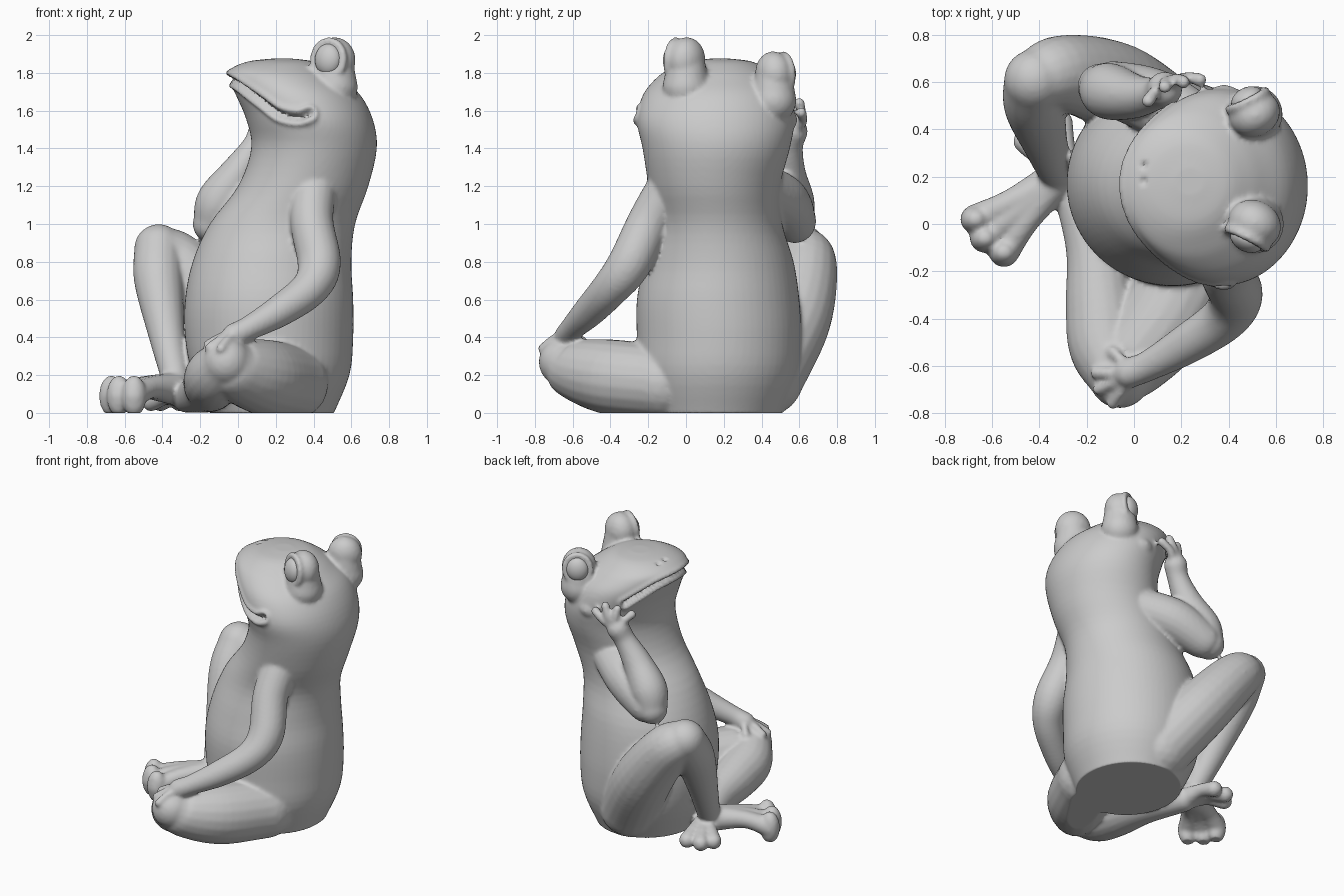
import bpy, bmesh, math
from mathutils import Vector, Matrix
from mathutils.bvhtree import BVHTree
from mathutils.kdtree import KDTree

cube = bpy.data.objects.get("Cube")
if cube:
    bpy.data.objects.remove(cube, do_unlink=True)

stone = bpy.data.materials.new("stone_grey")
stone.use_nodes = True
GREY = (0.6, 0.6, 0.6, 1)
stone.diffuse_color = GREY
stone.node_tree.nodes["Principled BSDF"].inputs["Base Color"].default_value = GREY


def spline(points, steps):
    """Catmull-Rom samples through tuples of any length."""
    p = [Vector(q) for q in points]
    p = [p[0] * 2 - p[1]] + p + [p[-1] * 2 - p[-2]]
    out = []
    for a, b, c, d in zip(p, p[1:], p[2:], p[3:]):
        for i in range(steps):
            t = i / steps
            out.append((b * 2 + (c - a) * t + (a * 2 - b * 5 + c * 4 - d) * t ** 2
                        + (b * 3 - a - c * 3 + d) * t ** 3) / 2)
    return out + [p[-2]]


def ball(bm, centre, radii, turn=None):
    m = Matrix.Translation(centre) @ (turn or Matrix()) @ Matrix.Diagonal((*radii, 1))
    bmesh.ops.create_icosphere(bm, subdivisions=3, radius=1, matrix=m)


def loft(bm, rings):
    """Closed skin over rings of points."""
    rings = [[bm.verts.new(p) for p in ring] for ring in rings]
    for lo, hi in zip(rings, rings[1:]):
        for i in range(len(lo)):
            j = (i + 1) % len(lo)
            bm.faces.new((lo[i], lo[j], hi[j], hi[i]))
    bm.faces.new(rings[0][::-1])
    bm.faces.new(rings[-1])


def circle(sides):
    return [(math.cos(math.tau * i / sides), math.sin(math.tau * i / sides))
            for i in range(sides)]


def limb(bm, points, steps=6):
    """Round-ended tube through x, y, z, radius."""
    path = spline(points, steps)
    spots = [p.to_3d() for p in path]
    ends = [spots[0]] + spots + [spots[-1]]
    normal = (spots[1] - spots[0]).orthogonal()
    rings = []
    for i, spot in enumerate(spots):
        along = (ends[i + 2] - ends[i]).normalized()
        normal = (normal - along * normal.dot(along)).normalized()
        side = along.cross(normal)
        rings.append([spot + (normal * c + side * s) * path[i].w for c, s in circle(20)])
    loft(bm, rings)
    for i in (0, -1):
        ball(bm, spots[i], (path[i].w,) * 3)


def digits(bm, root, tips, r_root, r_tip, lift):
    """Fan of fingers or toes from one root, arched in the middle."""
    root = Vector(root)
    for tip in map(Vector, tips):
        mid = root.lerp(tip, 0.55) + Vector(lift)
        limb(bm, [(*root, r_root), (*mid, r_tip * 0.9), (*tip, r_tip)])


def finish(name, bm):
    mesh = bpy.data.meshes.new(name)
    bm.to_mesh(mesh)
    bm.free()
    mesh.materials.append(stone)
    ob = bpy.data.objects.new(name, mesh)
    bpy.context.collection.objects.link(ob)
    mesh.shade_smooth()
    mesh.set_sharp_from_angle(angle=math.radians(60))
    return ob


bm = bmesh.new()

# Torso and head: ellipses given as z, x min, x max, y min, y max
rows = [(-0.02, -0.14, 0.50, -0.18, 0.50), (0.2, -0.24, 0.59, -0.25, 0.59),
        (0.4, -0.28, 0.61, -0.26, 0.61), (0.6, -0.28, 0.61, -0.26, 0.60),
        (0.8, -0.24, 0.60, -0.22, 0.57), (1.0, -0.15, 0.62, -0.18, 0.51),
        (1.2, 0.00, 0.69, -0.20, 0.50), (1.4, 0.07, 0.735, -0.23, 0.55),
        (1.55, 0.045, 0.715, -0.26, 0.575), (1.68, -0.01, 0.65, -0.23, 0.555),
        (1.77, -0.05, 0.55, -0.16, 0.49), (1.82, -0.04, 0.48, -0.09, 0.43),
        (1.86, 0.05, 0.40, 0.0, 0.35), (1.875, 0.17, 0.30, 0.12, 0.24)]
loft(bm, [[((x0 + x1 + (x1 - x0) * c) / 2, (y0 + y1 + (y1 - y0) * s) / 2, z)
           for c, s in circle(64)] for z, x0, x1, y0, y1 in spline(rows, 4)])
for y in (-0.18, 0.50):
    ball(bm, (0.38, y, 1.55), (0.09, 0.09, 0.07))

# Arm resting on the knee
limb(bm, [(0.41, -0.06, 1.24, 0.12), (0.39, -0.19, 1.02, 0.115), (0.43, -0.30, 0.79, 0.115),
          (0.38, -0.40, 0.66, 0.1), (0.22, -0.51, 0.54, 0.085), (0.06, -0.60, 0.45, 0.065),
          (-0.02, -0.63, 0.41, 0.065)])
digits(bm, (0.0, -0.63, 0.40), [(-0.09, -0.54, 0.37), (-0.16, -0.63, 0.36),
       (-0.15, -0.70, 0.345), (-0.09, -0.76, 0.34)], 0.045, 0.026, (0, 0, 0.025))

# Arm propping the chin
limb(bm, [(0.32, 0.38, 1.20, 0.13), (0.1, 0.51, 1.12, 0.14), (-0.08, 0.57, 1.02, 0.12),
          (-0.14, 0.58, 1.0, 0.1)])
limb(bm, [(-0.14, 0.58, 1.0, 0.1), (-0.1, 0.56, 1.12, 0.12), (0.0, 0.54, 1.27, 0.095),
          (0.09, 0.55, 1.41, 0.07), (0.13, 0.57, 1.49, 0.075)])
digits(bm, (0.14, 0.57, 1.49), [(0.06, 0.52, 1.59), (0.13, 0.58, 1.63),
       (0.21, 0.60, 1.64), (0.28, 0.61, 1.59)], 0.045, 0.029, (0, 0.025, 0))

# Folded leg with its foot tucked under the other shin
limb(bm, [(0.28, -0.12, 0.16, 0.2), (0.13, -0.40, 0.19, 0.2), (-0.01, -0.58, 0.23, 0.165),
          (-0.06, -0.65, 0.27, 0.13)])
limb(bm, [(-0.06, -0.65, 0.27, 0.13), (-0.12, -0.52, 0.2, 0.155), (-0.14, -0.35, 0.16, 0.15),
          (-0.17, -0.1, 0.12, 0.12), (-0.27, 0.17, 0.08, 0.08)])
digits(bm, (-0.27, 0.17, 0.08), [(-0.46, 0.35, 0.06), (-0.41, 0.42, 0.06),
       (-0.31, 0.43, 0.06)], 0.07, 0.052, (0, 0, 0.02))

# Raised leg and its foot
limb(bm, [(0.14, 0.42, 0.18, 0.2), (-0.08, 0.58, 0.5, 0.19), (-0.30, 0.64, 0.78, 0.16),
          (-0.42, 0.61, 0.87, 0.13)])
limb(bm, [(-0.42, 0.61, 0.87, 0.13), (-0.42, 0.5, 0.7, 0.13), (-0.375, 0.34, 0.4, 0.095),
          (-0.33, 0.22, 0.18, 0.075)])
toes = [(-0.67, 0.02, 0.09), (-0.63, -0.06, 0.09), (-0.55, -0.12, 0.09)]
digits(bm, (-0.35, 0.17, 0.13), toes, 0.085, 0.064, (0, 0, 0.025))
for toe in toes:
    ball(bm, toe, (0.066, 0.06, 0.11))

# Eye bulges with raised lids, and eyeballs
for name, centre, facing, r in (("eyeball_front", (0.51, 0.0, 1.865), (-0.45, -0.9, 0.08), 0.125),
                                ("eyeball_back", (0.51, 0.465, 1.795), (-0.45, 0.9, 0.08), 0.12)):
    centre, facing = Vector(centre), Vector(facing).normalized()
    turn = facing.to_track_quat('Z', 'Y').to_matrix().to_4x4()
    ball(bm, centre, (r * 0.93, r, r * 0.8), turn)
    limb(bm, [(*centre, r * 0.8), (*(centre - Vector((0, 0, 0.14))), r)])
    rim = [centre + turn @ (Vector((c * 0.72, s * 0.8, 0.56)) * r) for c, s in circle(16)]
    limb(bm, [(*spot, r * 0.15) for spot in rim + rim[:1]], 3)
    eye = bmesh.new()
    ball(eye, centre + facing * r * 0.58, (r * 0.6, r * 0.68, r * 0.42), turn)
    finish(name, eye)

# Fuse the parts into one soft skin
raw = finish("raw_parts", bm)
remesh = raw.modifiers.new("fuse", 'REMESH')
remesh.mode = 'VOXEL'
remesh.voxel_size = 0.0125
soften = raw.modifiers.new("soften", 'SMOOTH')
soften.factor, soften.iterations = 0.5, 5
skin = bmesh.new()
skin.from_mesh(raw.evaluated_get(bpy.context.evaluated_depsgraph_get()).to_mesh())
bpy.data.objects.remove(raw, do_unlink=True)
skin.normal_update()
tree = BVHTree.FromBMesh(skin)

# Mouth line traced round the head, pressed in with a soft lip either side
mouth = []
for deg, z in spline([(-100, 1.545), (-92, 1.53), (-78, 1.565), (-62, 1.63), (-45, 1.69),
                      (-25, 1.745), (0, 1.765), (25, 1.75), (45, 1.705), (62, 1.65),
                      (78, 1.585), (92, 1.565), (100, 1.585)], 8):
    a = math.radians(deg)
    out = Vector((-math.cos(a), -math.sin(a), 0))
    mouth.append(tree.ray_cast(Vector((0.3, 0.18, z)) + out * 0.6, -out)[0])
line = KDTree(len(mouth))
for i, spot in enumerate(mouth):
    line.insert(spot, i)
line.balance()
nostrils = [tree.ray_cast(Vector((0.04, y, 2.1)), Vector((0, 0, -1)))[0] for y in (0.18, 0.25)]
for v in skin.verts:
    if v.co.z > 1.45 and v.co.x < 0.5 and v.co.y < 0.52:
        d = line.find(v.co)[2]
        push = -0.032 * math.exp(-(d / 0.016) ** 2) + 0.012 * math.exp(-((d - 0.035) / 0.016) ** 2)
        d = min((v.co - n).length for n in nostrils)
        v.co += v.normal * (push - 0.02 * math.exp(-(d / 0.012) ** 2))

# Flat base
for v in skin.verts:
    v.co.z = max(v.co.z, 0)
finish("frog_body", skin)
